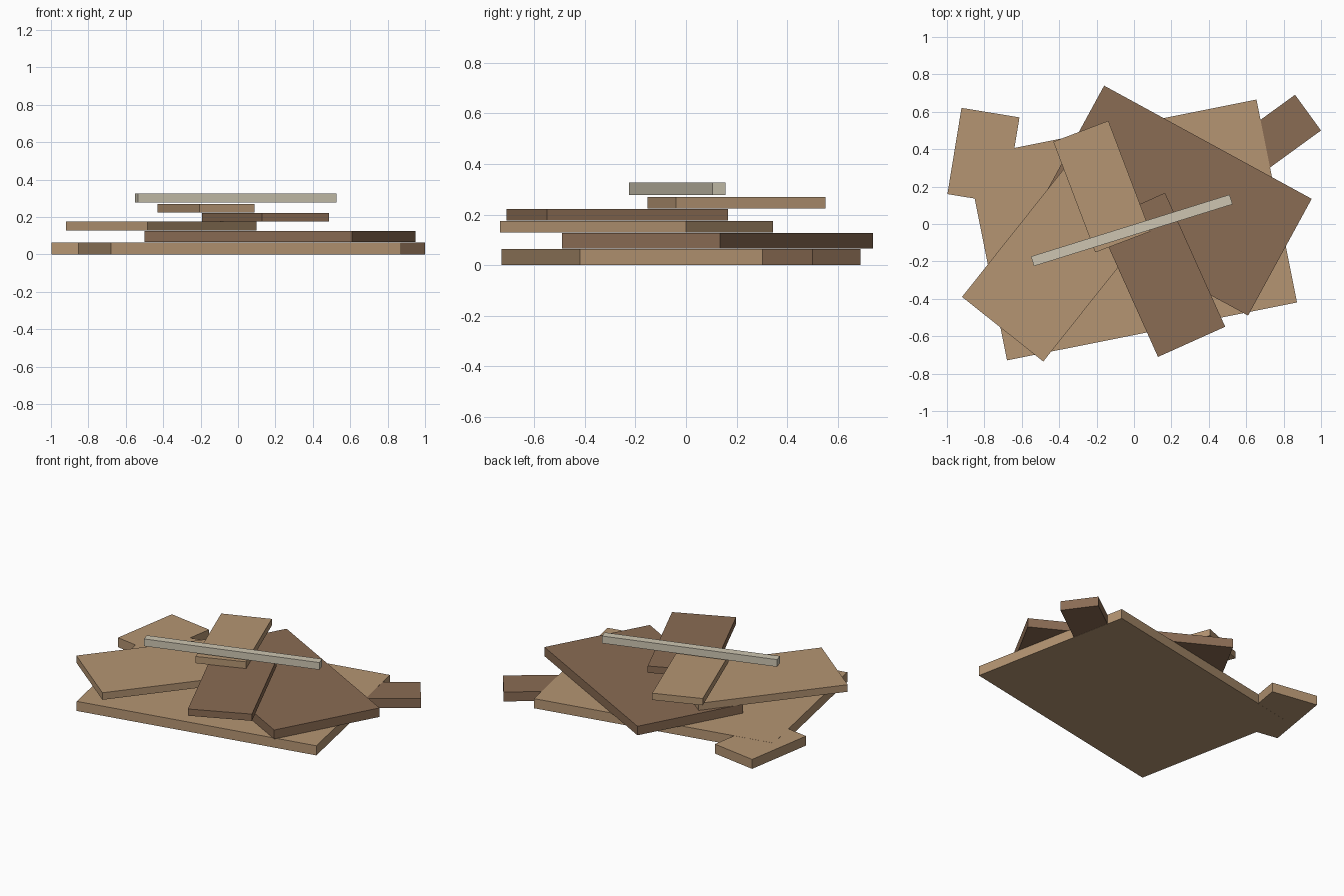
import bpy
import math
from mathutils import Matrix

cube = bpy.data.objects.get("Cube")
if cube:
    bpy.data.objects.remove(cube, do_unlink=True)


def make_material(name, colour):
    mat = bpy.data.materials.new(name)
    mat.use_nodes = True
    mat.diffuse_color = (*colour, 1)
    bsdf = next(n for n in mat.node_tree.nodes if n.type == 'BSDF_PRINCIPLED')
    bsdf.inputs["Base Color"].default_value = (*colour, 1)
    bsdf.inputs["Roughness"].default_value = 0.9
    return mat


light_wood = make_material("light wood", (0.46, 0.30, 0.17))
dark_wood = make_material("dark wood", (0.255, 0.15, 0.088))
pale_wood = make_material("weathered grey wood", (0.61, 0.56, 0.44))


def board(name, centre, size, angle, bottom, top, mat):
    """Flat rectangular board turned about z by angle degrees."""
    bpy.ops.mesh.primitive_cube_add(size=1, location=(0, 0, 0))
    ob = bpy.context.object
    ob.name = name
    ob.data.name = name
    ob.data.transform(Matrix.Diagonal((*size, top - bottom, 1)))
    ob.location = (*centre, (bottom + top) / 2)
    ob.rotation_euler.z = math.radians(angle)
    ob.data.materials.append(mat)
    return ob


# Ground layer: large panel with two short planks poking out from it
board("base_panel", (-0.012, -0.032), (1.581, 1.106), 11.3, 0, 0.064, light_wood)
board("left_short_plank", (-0.805, 0.365), (0.314, 0.467), -9.3, 0.0005, 0.0635, light_wood)
board("right_short_plank", (0.627, 0.375), (0.75, 0.236), 36, 0.0005, 0.0635, dark_wood)

# Boards stacked on top, lowest first
board("wide_dark_panel", (0.225, 0.125), (1.264, 0.711), -28.6, 0.066, 0.126, dark_wood)
board("wide_light_board", (-0.41, -0.195), (0.939, 0.555), 51.5, 0.128, 0.175, light_wood)
board("narrow_dark_board", (0.147, -0.272), (0.394, 0.785), 24.2, 0.177, 0.222, dark_wood)
board("narrow_light_board", (-0.172, 0.20), (0.315, 0.633), 20.8, 0.224, 0.269, light_wood)

# Thin stick across the top
board("top_stick", (-0.012, -0.034), (1.112, 0.054), 17.3, 0.278, 0.326, pale_wood)
